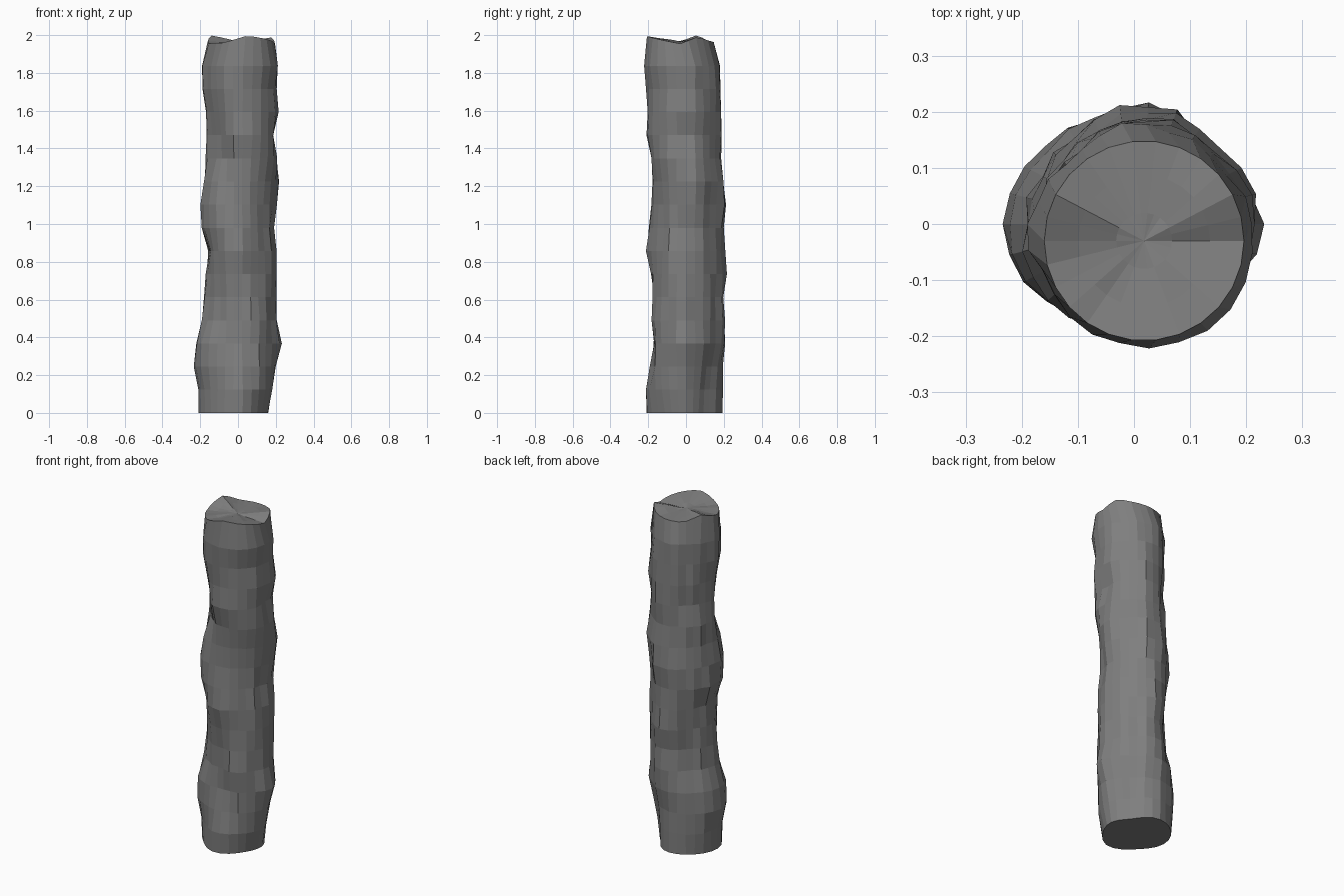
import bpy, bmesh, math
from mathutils import noise, Vector

if "Cube" in bpy.data.objects:
    bpy.data.objects.remove(bpy.data.objects["Cube"])

N = 26
STEP = 0.1225
# reach of each ring, bottom to top: -x, +x, -y, +y
AXIS = [
    (.21, .16, .21, .19), (.21, .18, .21, .19), (.235, .20, .19, .19),
    (.22, .232, .17, .21), (.19, .205, .17, .21), (.18, .205, .17, .195),
    (.17, .205, .185, .215), (.15, .205, .21, .21), (.19, .19, .195, .205),
    (.19, .205, .18, .215), (.175, .215, .175, .20), (.17, .205, .18, .185),
    (.165, .18, .21, .185), (.17, .215, .20, .185), (.19, .205, .21, .185),
    (.19, .21, .22, .18),
]
# reach along the diagonals: front left, back right, front right, back left
DIAG = [
    (.19, .14, .17, .20), (.19, .15, .195, .205), (.205, .165, .195, .205),
    (.205, .19, .195, .20), (.175, .19, .20, .17), (.165, .19, .19, .16),
    (.17, .19, .19, .165), (.18, .19, .19, .175), (.205, .19, .18, .19),
    (.205, .195, .18, .185), (.185, .205, .19, .17), (.15, .185, .21, .17),
    (.15, .19, .215, .155), (.17, .195, .215, .165), (.19, .19, .21, .16),
    (.19, .18, .23, .16),
]
# broken rim: angle in degrees, height
RIM = [(0, 1.955), (30, 1.99), (60, 1.968), (90, 1.962), (120, 1.962), (150, 2.0),
       (172, 1.975), (195, 1.955), (240, 1.96), (280, 1.997), (320, 1.978), (360, 1.955)]
CENTRE = Vector((0.018, -0.03, 1.966))
TOP_R = 0.178


def rim_height(deg):
    for (a, za), (b, zb) in zip(RIM, RIM[1:]):
        if a <= deg <= b:
            return za + (zb - za) * (deg - a) / (b - a)


def ring_point(i, a):
    l, r, f, b = AXIS[i]
    fl, br, fr, bl = DIAG[i]
    reach = (r, br, b, bl, l, fl, f, fr)       # every 45 degrees
    t = a / (math.pi / 4)
    k, u = int(t) % 8, t - int(t)
    p0, p1, p2, p3 = (reach[(k + d) % 8] for d in (-1, 0, 1, 2))
    rad = p1 + 0.5 * u * (p2 - p0 + u * (2 * p0 - 5 * p1 + 4 * p2 - p3
                          + u * (3 * (p1 - p2) + p3 - p0)))
    c, s = math.cos(a), math.sin(a)
    # bark ridges, strongest between the measured directions
    rad += (0.004 + 0.014 * abs(math.sin(4 * a))) * noise.noise(
        Vector((c * 6, s * 6, i * 0.4))) * (i > 0)
    return rad * c, rad * s, i * STEP


bm = bmesh.new()
angles = [2 * math.pi * j / N for j in range(N)]

# trunk rings and jagged rim
loops = [[bm.verts.new(ring_point(i, a)) for a in angles] for i in range(len(AXIS))]
rim = [bm.verts.new((CENTRE.x + TOP_R * math.cos(a), CENTRE.y + TOP_R * math.sin(a),
                     rim_height(math.degrees(a)))) for a in angles]
loops.append(rim)

# uneven broken top, narrowing to its middle
for f in (0.66, 0.28):
    ring = []
    for v in rim:
        p = CENTRE.lerp(v.co, f)
        p.z += 0.007 * noise.noise(Vector((p.x * 25, p.y * 25, f)))
        ring.append(bm.verts.new(p))
    loops.append(ring)

for lo, hi in zip(loops, loops[1:]):
    for j in range(N):
        k = (j + 1) % N
        bm.faces.new((lo[j], lo[k], hi[k], hi[j]))
mid = bm.verts.new(CENTRE)
for j in range(N):
    bm.faces.new((loops[-1][j], loops[-1][(j + 1) % N], mid))
bm.faces.new(loops[0][::-1])

bmesh.ops.recalc_face_normals(bm, faces=bm.faces)
mesh = bpy.data.meshes.new("log_trunk")
bm.to_mesh(mesh)
bm.free()

# dark bark
bark = bpy.data.materials.new("dark_bark")
bark.diffuse_color = (0.21, 0.21, 0.21, 1)
bark.use_nodes = True
bark.node_tree.nodes["Principled BSDF"].inputs["Base Color"].default_value = bark.diffuse_color
mesh.materials.append(bark)
bpy.context.collection.objects.link(bpy.data.objects.new("log_trunk", mesh))
